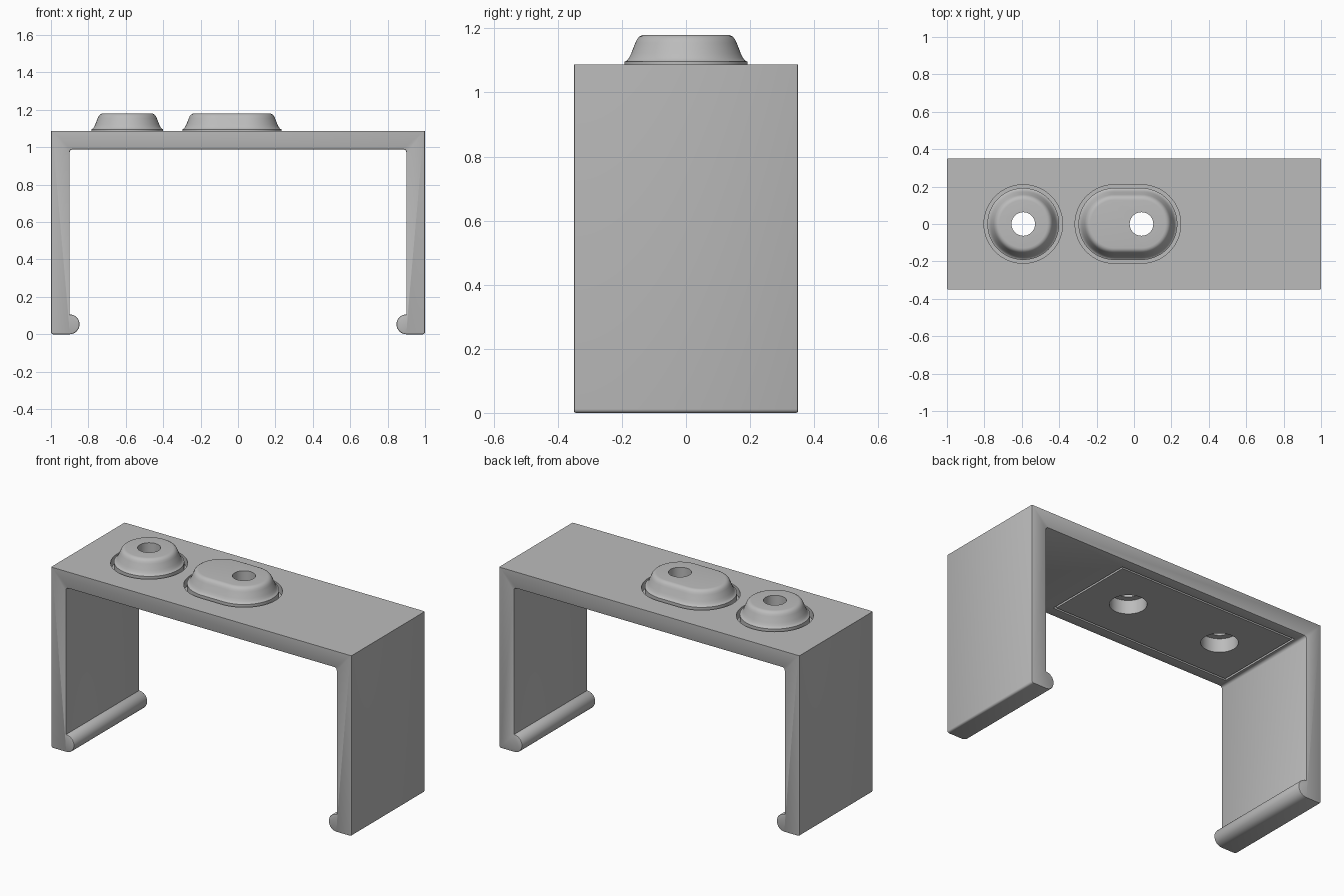
import bpy, bmesh, math

if "Cube" in bpy.data.objects:
    bpy.data.objects.remove(bpy.data.objects["Cube"])

TOP, CEIL, DEPTH = 1.088, 0.988, 0.35
gray = bpy.data.materials.new("plain gray")
gray.diffuse_color = (0.5, 0.5, 0.5, 1)
gray.use_nodes = True
gray.node_tree.nodes["Principled BSDF"].inputs["Base Color"].default_value = gray.diffuse_color


def finish(bm, name, helper=False):
    bmesh.ops.recalc_face_normals(bm, faces=bm.faces)
    mesh = bpy.data.meshes.new(name)
    bm.to_mesh(mesh)
    bm.free()
    ob = bpy.data.objects.new(name, mesh)
    bpy.context.collection.objects.link(ob)
    mesh.materials.append(gray)
    if helper:
        ob.hide_render = True
        ob.hide_viewport = True
    return ob


def loft(name, x0, x1, rings, n=32, helper=True):
    """Stack of (radius, z) rings; stadium shaped when x0 differs from x1."""
    bm = bmesh.new()
    loops = []
    for r, z in rings:
        pts = []
        for cx, start in ((x1, -math.pi / 2), (x0, math.pi / 2)):
            last = n if x0 == x1 else n + 1
            for i in range(last):
                a = start + math.pi * i / n
                pts.append((cx + r * math.cos(a), r * math.sin(a), z))
        loops.append([bm.verts.new(p) for p in pts])
    for a, b in zip(loops, loops[1:]):
        for i in range(len(a)):
            j = (i + 1) % len(a)
            bm.faces.new((a[i], a[j], b[j], b[i]))
    bm.faces.new(loops[0])
    bm.faces.new(loops[-1])
    return finish(bm, name, helper)


def box(name, x0, x1, y, z0, z1, helper=False):
    bm = bmesh.new()
    vs = [bm.verts.new((x, s, z0)) for x, s in ((x0, -y), (x1, -y), (x1, y), (x0, y))]
    face = bm.faces.new(vs)
    up = bmesh.ops.extrude_face_region(bm, geom=[face])
    bmesh.ops.translate(bm, vec=(0, 0, z1 - z0),
                        verts=[v for v in up["geom"] if isinstance(v, bmesh.types.BMVert)])
    return finish(bm, name, helper)


def boolean(ob, other, op):
    m = ob.modifiers.new(op.lower(), 'BOOLEAN')
    m.operation, m.object, m.solver = op, other, 'EXACT'


def arc(cx, cz, r, a0, a1, n):
    return [(cx + r * math.cos(math.radians(a0 + (a1 - a0) * i / n)),
             cz + r * math.sin(math.radians(a0 + (a1 - a0) * i / n))) for i in range(n + 1)]


# Clip-on bracket: mirrored channel profile with rounded lips, extruded in depth
left = [(-1, TOP)] + arc(-0.988, 0.012, 0.012, 180, 270, 4)
left += arc(-0.9, 0.053, 0.053, -90, 90, 16)
left += arc(-0.885, CEIL - 0.015, 0.015, 180, 90, 4)
profile = left + [(-x, z) for x, z in reversed(left)]
bm = bmesh.new()
face = bm.faces.new([bm.verts.new((x, -DEPTH, z)) for x, z in profile])
back = bmesh.ops.extrude_face_region(bm, geom=[face])
bmesh.ops.translate(bm, vec=(0, 2 * DEPTH, 0),
                    verts=[v for v in back["geom"] if isinstance(v, bmesh.types.BMVert)])
rims = [e for e in bm.edges
        if abs(e.verts[0].co.y - e.verts[1].co.y) < 1e-4
        and min(v.co.z for v in e.verts) < TOP - 0.001]
bmesh.ops.bevel(bm, geom=rims, offset=0.006, segments=2, profile=0.5, affect='EDGES')
bracket = finish(bm, "bracket")

# Pocket under the top and clearance openings for the buttons
SPOTS = {"round": (-0.592, -0.592), "slot": (-0.105, 0.04)}
boolean(bracket, box("pocket_cutter", -0.872, 0.32, 0.285, CEIL - 0.05, 1.04, True), 'DIFFERENCE')
for key, (x0, x1) in SPOTS.items():
    boolean(bracket, loft(key + "_opening_cutter", x0, x1, [(0.21, 1.0), (0.21, 1.2)]), 'DIFFERENCE')

# Button plate: flat backing with two raised buttons, each bored from below
plate = box("button_plate", -0.86, 0.308, 0.273, CEIL, 1.036)
RINGS = [(0.192, 1.01), (0.192, 1.096), (0.185, 1.099), (0.178, 1.108), (0.171, 1.122),
         (0.158, 1.155), (0.153, 1.166), (0.146, 1.174), (0.137, 1.179), (0.128, 1.18)]
for key, (x0, x1) in SPOTS.items():
    boolean(plate, loft(key + "_button_shape", x0, x1, RINGS), 'UNION')
for key, (x0, x1) in SPOTS.items():
    bore = [(0.10, 0.9), (0.10, 1.07), (0.063, 1.07), (0.063, 1.3)]
    boolean(plate, loft(key + "_bore_cutter", x1, x1, bore), 'DIFFERENCE')

# Bake the cuts, drop the helpers, then smooth the curved areas
bpy.context.view_layer.update()
deps = bpy.context.evaluated_depsgraph_get()
baked = {ob: bpy.data.meshes.new_from_object(ob.evaluated_get(deps)) for ob in (bracket, plate)}
for ob, mesh in baked.items():
    ob.modifiers.clear()
    ob.data = mesh
for ob in list(bpy.data.objects):
    if ob.hide_render:
        bpy.data.objects.remove(ob)
for ob in (bracket, plate):
    bpy.ops.object.select_all(action='DESELECT')
    ob.select_set(True)
    bpy.context.view_layer.objects.active = ob
    bpy.ops.object.shade_smooth_by_angle(angle=math.radians(35))
